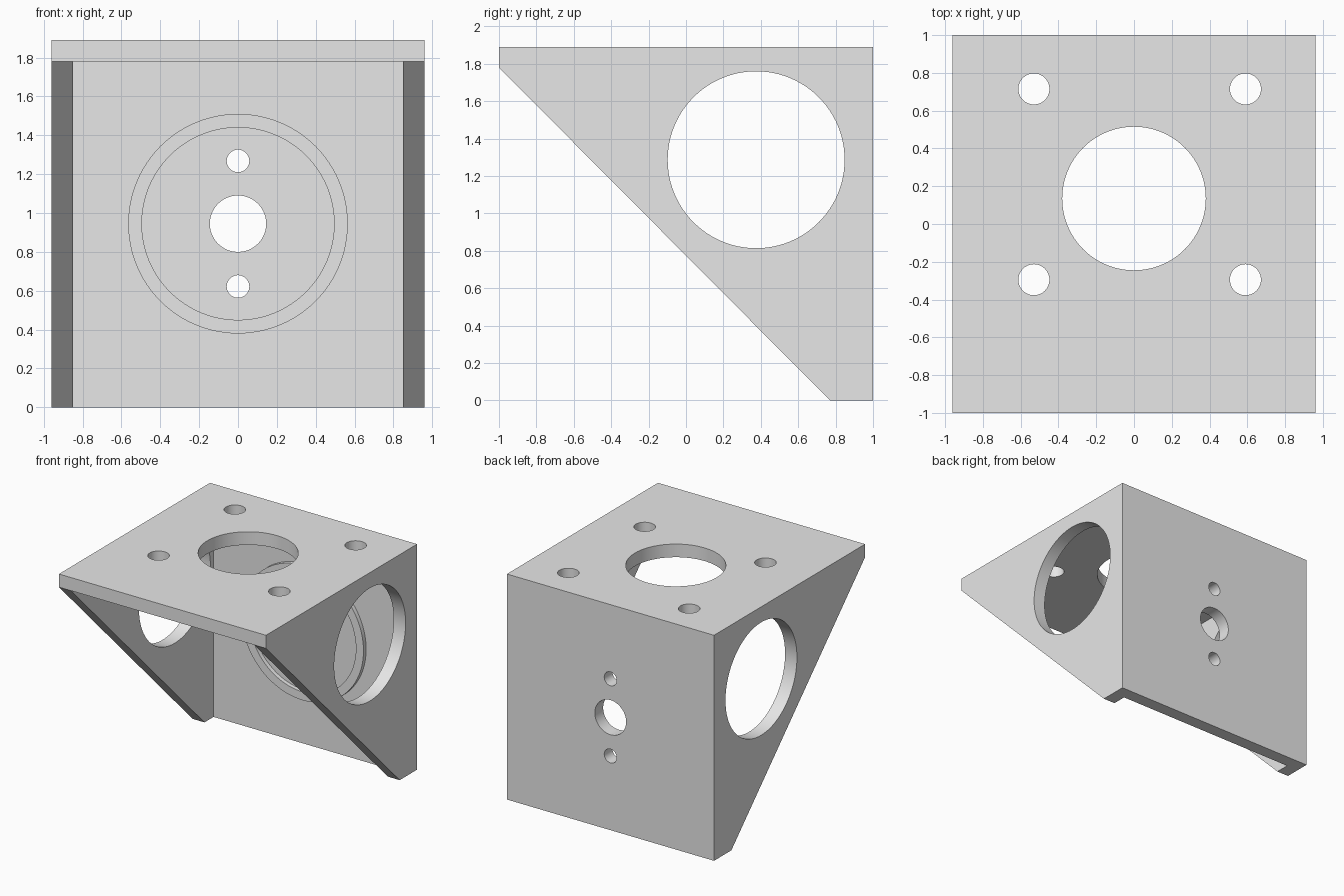
import bpy, bmesh, math
from mathutils import Matrix, Vector

cube = bpy.data.objects.get("Cube")
if cube:
    bpy.data.objects.remove(cube, do_unlink=True)

grey = bpy.data.materials.new("light grey")
grey.use_nodes = True
grey.diffuse_color = (0.8, 0.8, 0.8, 1)
grey.node_tree.nodes["Principled BSDF"].inputs["Base Color"].default_value = (0.8, 0.8, 0.8, 1)

HALF_W, HEIGHT, WALL = 0.96, 1.89, 0.11
BACK = 1 - WALL            # inner face of the back plate
UNDER = HEIGHT - WALL      # underside of the top plate
MID_Z = HEIGHT / 2


def make(name, bm):
    bmesh.ops.recalc_face_normals(bm, faces=bm.faces)
    mesh = bpy.data.meshes.new(name)
    bm.to_mesh(mesh)
    bm.free()
    mesh.materials.append(grey)
    ob = bpy.data.objects.new(name, mesh)
    bpy.context.collection.objects.link(ob)
    return ob


def box(name, low, high):
    low, high = Vector(low), Vector(high)
    bm = bmesh.new()
    bmesh.ops.create_cube(bm, size=1, matrix=Matrix.Translation((low + high) / 2)
                          @ Matrix.Diagonal((*(high - low), 1)))
    return make(name, bm)


def cylinder(name, centre, radius, depth, axis):
    turn = Vector((0, 0, 1)).rotation_difference(Vector(axis)).to_matrix().to_4x4()
    bm = bmesh.new()
    bmesh.ops.create_cone(bm, cap_ends=True, segments=96, radius1=radius, radius2=radius,
                          depth=depth, matrix=Matrix.Translation(centre) @ turn)
    return make(name, bm)


def select(ob):
    bpy.ops.object.select_all(action='DESELECT')
    ob.select_set(True)
    bpy.context.view_layer.objects.active = ob


def cut(ob, cutter):
    cutter.hide_render = True
    mod = ob.modifiers.new("cut", 'BOOLEAN')
    mod.operation, mod.solver, mod.object = 'DIFFERENCE', 'EXACT', cutter
    select(ob)
    bpy.ops.object.modifier_apply(modifier=mod.name)
    bpy.data.objects.remove(cutter, do_unlink=True)


# Bracket body: side outline extruded across the width
bm = bmesh.new()
outline = [(1, 0), (1, HEIGHT), (-1, HEIGHT), (-1, UNDER), (0.77, 0)]
face = bm.faces.new([bm.verts.new((-HALF_W, y, z)) for y, z in outline])
extruded = bmesh.ops.extrude_face_region(bm, geom=[face])["geom"]
bmesh.ops.translate(bm, vec=(2 * HALF_W, 0, 0),
                    verts=[v for v in extruded if isinstance(v, bmesh.types.BMVert)])
bracket = make("bracket", bm)

# Hollow between the two gussets
inner = HALF_W - WALL
cut(bracket, box("hollow_cutter", (-inner, -2, -1), (inner, BACK, UNDER)))

# Large opening through both gussets
cut(bracket, cylinder("gusset_hole_cutter", (0, 0.375, 1.287), 0.473, 3, (1, 0, 0)))

# Top plate: central opening and four bolt holes
cut(bracket, cylinder("top_hole_cutter", (0, 0.135, HEIGHT), 0.38, 0.5, (0, 0, 1)))
for x in (-0.53, 0.59):
    for y in (-0.295, 0.715):
        cut(bracket, cylinder("bolt_hole_cutter", (x, y, HEIGHT), 0.082, 0.5, (0, 0, 1)))

# Back plate: shaft hole and two screw holes
for offset, radius in ((0, 0.145), (0.323, 0.058), (-0.323, 0.058)):
    cut(bracket, cylinder("back_hole_cutter", (0, 1, MID_Z + offset), radius, 0.5, (0, 1, 0)))

# Raised locating ring on the inner face of the back plate
ring = cylinder("locating_ring", (0, BACK - 0.01, MID_Z), 0.565, 0.05, (0, 1, 0))
cut(ring, cylinder("ring_cutter", (0, BACK, MID_Z), 0.495, 0.5, (0, 1, 0)))

for ob in (bracket, ring):
    select(ob)
    bpy.ops.object.shade_smooth_by_angle(angle=math.radians(30))
